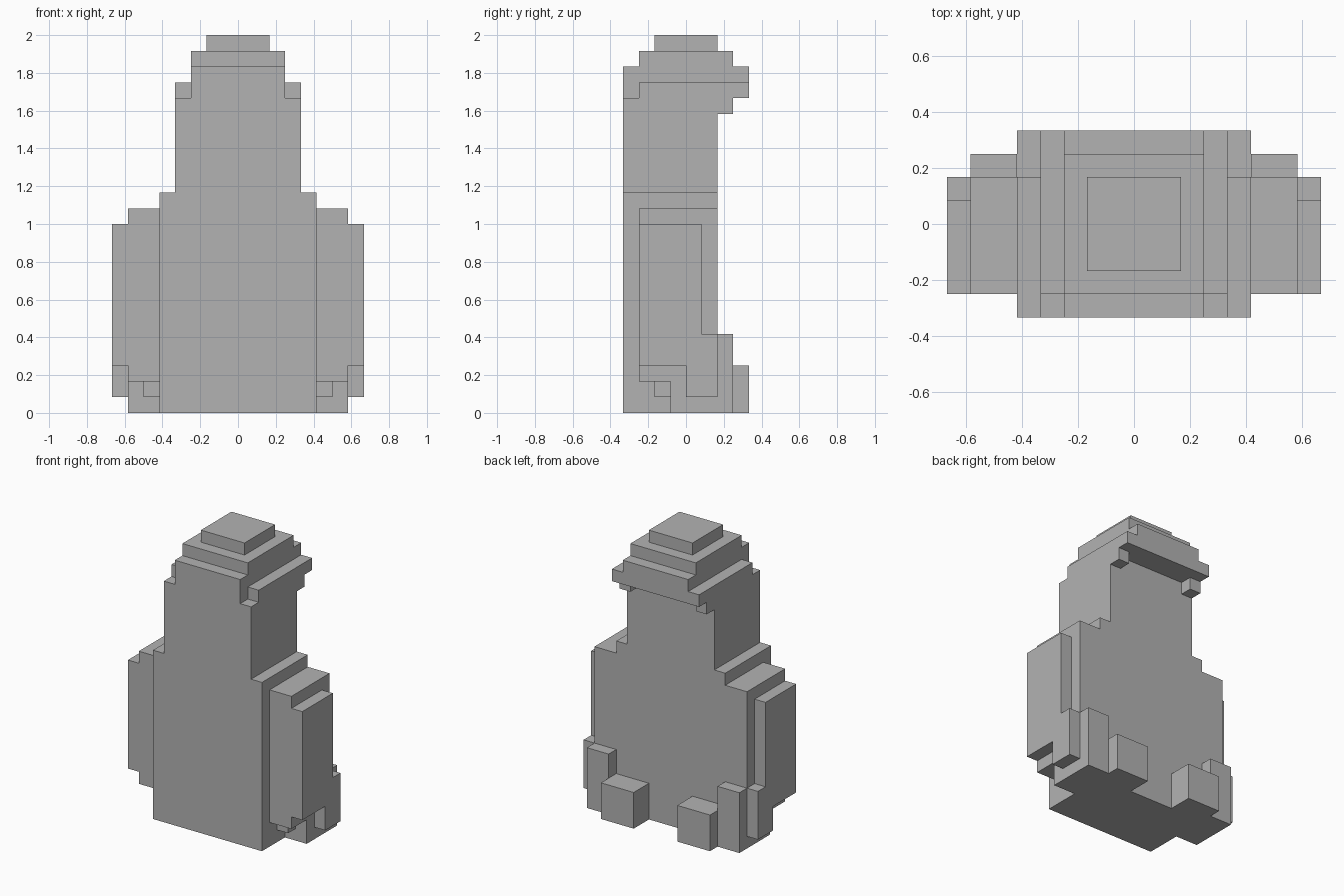
import bpy
import bmesh
from mathutils import Vector

U = 1 / 12  # one block

cube = bpy.data.objects.get("Cube")
if cube:
    bpy.data.objects.remove(cube, do_unlink=True)

grey = bpy.data.materials.new("plain grey")
grey.use_nodes = True
colour = (0.45, 0.45, 0.45, 1)
grey.diffuse_color = colour
grey.node_tree.nodes["Principled BSDF"].inputs["Base Color"].default_value = colour


def prism(name, outline, axis, lo, hi):
    """Extrude an outline, given in blocks, along x, y or z from lo to hi."""
    place = {"x": lambda a, b: (lo, a, b),
             "y": lambda a, b: (a, lo, b),
             "z": lambda a, b: (a, b, lo)}[axis]
    bm = bmesh.new()
    face = bm.faces.new([bm.verts.new(Vector(place(a, b)) * U) for a, b in outline])
    extruded = bmesh.ops.extrude_face_region(bm, geom=[face], use_keep_orig=True)["geom"]
    offset = Vector([float(axis == c) for c in "xyz"]) * (hi - lo) * U
    bmesh.ops.translate(bm, vec=offset,
                        verts=[v for v in extruded if isinstance(v, bmesh.types.BMVert)])
    bmesh.ops.recalc_face_normals(bm, faces=bm.faces)
    mesh = bpy.data.meshes.new(name)
    bm.to_mesh(mesh)
    bm.free()
    mesh.materials.append(grey)
    obj = bpy.data.objects.new(name, mesh)
    bpy.context.collection.objects.link(obj)


def rect(a0, a1, b0, b1):
    return [(a0, b0), (a1, b0), (a1, b1), (a0, b1)]


def symmetric(half):
    """Complete a right-hand outline with its mirror image."""
    return half + [(-a, b) for a, b in reversed(half)]


# Torso and neck, one stepped slab
prism("torso", symmetric([(5, 0), (5, 14), (4, 14), (4, 20)]), "y", -4, 2)

# Head: forehead, stepped brim, crown
prism("forehead", rect(-3, 3, 20, 22), "y", -4, -3)
prism("brim", symmetric([(4, 20), (4, 21), (3, 21), (3, 22)]), "y", -3, 4)
prism("crown", rect(-3, 3, -3, 3), "z", 22, 23)
prism("crown_top", rect(-2, 2, -2, 2), "z", 23, 24)

# Stepped side outlines in y and z
arm = [(-3, 2), (-1, 2), (-1, 0), (3, 0), (3, 5), (2, 5), (2, 13), (-3, 13)]
arm_plate = [(-3, 3), (0, 3), (0, 1), (2, 1), (2, 5), (1, 5), (1, 12), (-3, 12)]

# Paired parts
for side, s in (("left", 1), ("right", -1)):
    prism(side + "_arm", arm, "x", 5 * s, 7 * s)
    prism(side + "_arm_plate", arm_plate, "x", 7 * s, 8 * s)
    prism(side + "_arm_step", rect(-2, -1, 1, 2), "x", 5 * s, 6 * s)
    prism(side + "_rear_foot", rect(2, 4, 0, 3), "x", 2 * s, 5 * s)
    prism(side + "_brim_stud", rect(2, 3, 19, 20), "x", 3 * s, 4 * s)
